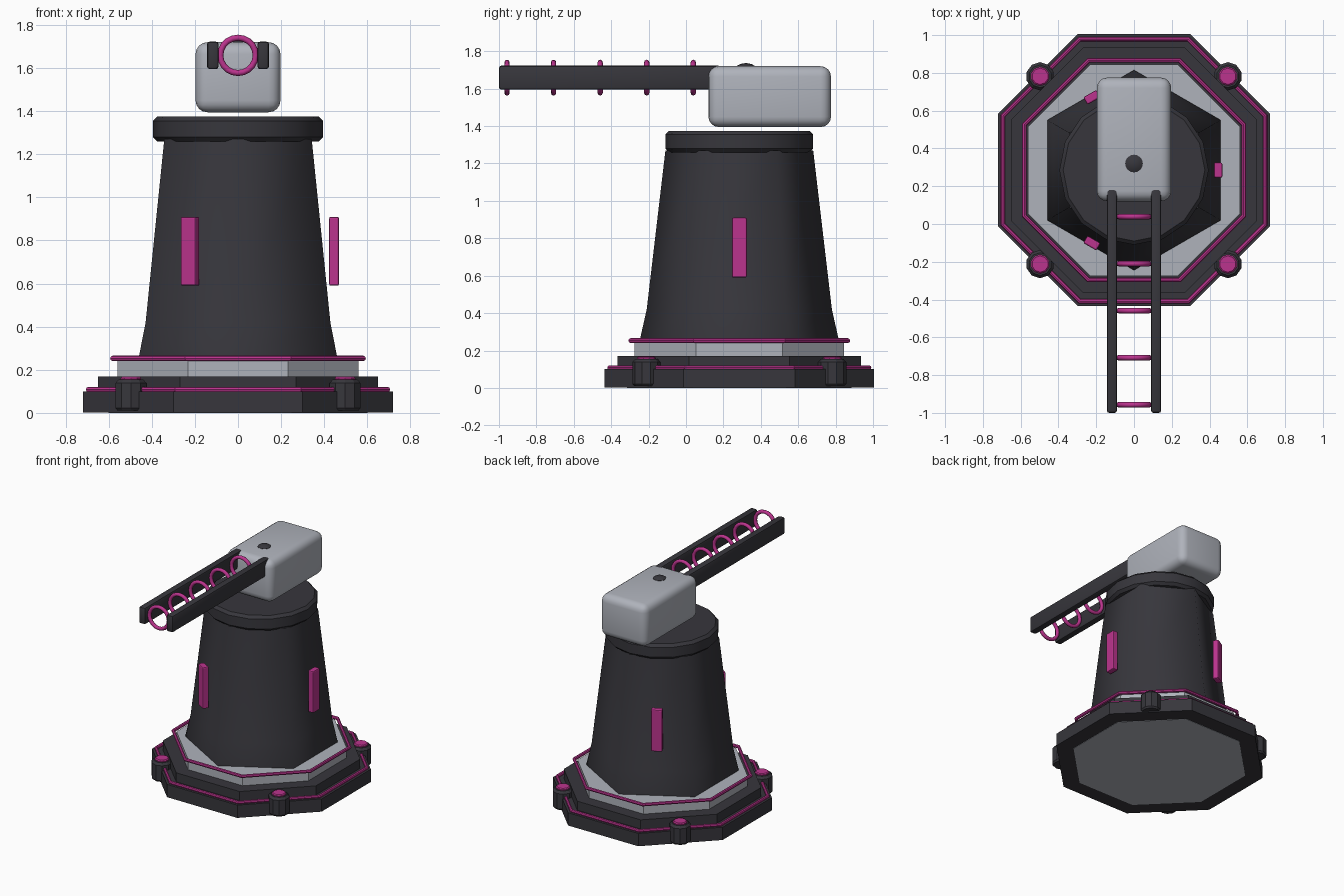
import bpy, bmesh, math
from mathutils import Matrix, Vector

if "Cube" in bpy.data.objects:
    bpy.data.objects.remove(bpy.data.objects["Cube"])

CY = 0.285                      # turret axis position along y
A8 = 1 / math.cos(math.pi / 8)  # octagon apothem -> corner radius


def material(name, rgb):
    m = bpy.data.materials.new(name)
    m.diffuse_color = (*rgb, 1)
    m.use_nodes = True
    m.node_tree.nodes["Principled BSDF"].inputs["Base Color"].default_value = m.diffuse_color
    return m


DARK = material("charcoal", (0.038, 0.037, 0.045))
GREY = material("light grey", (0.43, 0.45, 0.50))
PINK = material("magenta", (0.50, 0.034, 0.27))


def finish(name, bm, mat, smooth=None):
    bmesh.ops.recalc_face_normals(bm, faces=bm.faces)
    me = bpy.data.meshes.new(name)
    bm.to_mesh(me)
    bm.free()
    me.materials.append(mat)
    ob = bpy.data.objects.new(name, me)
    bpy.context.collection.objects.link(ob)
    if smooth:
        bpy.ops.object.select_all(action='DESELECT')
        ob.select_set(True)
        bpy.context.view_layer.objects.active = ob
        bpy.ops.object.shade_smooth_by_angle(angle=math.radians(smooth))
    return ob


def lathe(name, profile, n, start, mat, center=(0, CY), smooth=None):
    """Stack of n-sided rings from (radius, z) points, closed by flat caps."""
    bm = bmesh.new()
    rings = []
    for r, z in profile:
        rings.append([bm.verts.new((center[0] + r * math.cos(start + i * math.tau / n),
                                    center[1] + r * math.sin(start + i * math.tau / n), z))
                      for i in range(n)])
    for a, b in zip(rings, rings[1:]):
        for i in range(n):
            j = (i + 1) % n
            bm.faces.new((a[i], a[j], b[j], b[i]))
    bm.faces.new(rings[0])
    bm.faces.new(rings[-1])
    return finish(name, bm, mat, smooth)


def octagon(name, profile, mat):
    return lathe(name, [(a * A8, z) for a, z in profile], 8, math.pi / 8, mat)


def ring(name, matrix, major, minor, n, m, start, mat, smooth=None):
    """Torus around the local z axis."""
    bm = bmesh.new()
    v = [[bm.verts.new(matrix @ Vector((
        (major + minor * math.cos(q)) * math.cos(p),
        (major + minor * math.cos(q)) * math.sin(p),
        minor * math.sin(q))))
        for q in (k * math.tau / m for k in range(m))]
        for p in (start + i * math.tau / n for i in range(n))]
    for i in range(n):
        for k in range(m):
            i2, k2 = (i + 1) % n, (k + 1) % m
            bm.faces.new((v[i][k], v[i2][k], v[i2][k2], v[i][k2]))
    return finish(name, bm, mat, smooth)


def box(name, lo, hi, bevel, segs, mat, rot=None, smooth=None):
    bm = bmesh.new()
    bmesh.ops.create_cube(bm, size=1)
    for vert in bm.verts:
        vert.co = Vector([l + (h - l) * (c + 0.5) for l, h, c in zip(lo, hi, vert.co)])
    bmesh.ops.bevel(bm, geom=bm.edges[:], offset=bevel, segments=segs,
                    profile=0.5, affect='EDGES')
    if rot:
        bm.transform(rot)
    return finish(name, bm, mat, smooth)


# Octagonal foundation with its trim rings and plinth
octagon("base_underside", [(0.60, 0), (0.60, 0.006)], GREY)
octagon("base_slab", [(0.72, 0.002), (0.72, 0.10)], DARK)
octagon("base_step", [(0.65, 0.09), (0.65, 0.17)], DARK)
octagon("plinth", [(0.56, 0.16), (0.56, 0.25)], GREY)
for name, apothem, z in (("base_trim", 0.694, 0.108), ("plinth_trim", 0.581, 0.253)):
    ring(name, Matrix.Translation((0, CY, z)), apothem * A8, 0.013, 8, 8,
         math.pi / 8, PINK)

# Corner bolts
for sx in (-1, 1):
    for sy in (-1, 1):
        c = (sx * 0.497, CY + sy * 0.497)
        lathe("corner_bolt", [(0.065, 0.01), (0.075, 0.022), (0.075, 0.138), (0.06, 0.155)],
              10, math.pi / 10, DARK, c)
        lathe("bolt_light", [(0.05, 0.15), (0.05, 0.162), (0.043, 0.168)],
              10, math.pi / 10, PINK, c)

# Six-sided tapering tower and round cap
lathe("tower", [(0.53, 0.24), (0.53, 0.265), (0.495, 0.42), (0.395, 1.27)], 6,
      math.pi / 2, DARK, smooth=65)
lathe("tower_cap", [(0.375, 1.26), (0.395, 1.28), (0.395, 1.355), (0.375, 1.375)], 16,
      0, DARK, smooth=30)

# Three upright light panels around the tower
for k in range(3):
    m = Matrix.Translation((0, CY, 0)) @ Matrix.Rotation(k * math.tau / 3, 4, 'Z')
    box("tower_light", (0.423, -0.04, 0.59), (0.468, 0.04, 0.91), 0.008, 2, PINK, m)

# Gun head with a small dome on top
box("gun_head", (-0.197, 0.12, 1.395), (0.197, 0.775, 1.72), 0.055, 4, GREY, smooth=35)
lathe("head_dome", [(0.047, 1.70), (0.047, 1.722), (0.03, 1.732), (0.008, 1.736)],
      16, 0, DARK, center=(0, 0.32), smooth=35)

# Twin rails
for sx in (-1, 1):
    x = sx * 0.117
    box("barrel_rail", (x - 0.027, -1.0, 1.595), (x + 0.027, 0.185, 1.723), 0.013, 2,
        DARK, smooth=35)

# Coils between the rails
for k in range(5):
    m = Matrix.Translation((0, -0.957 + k * 0.249, 1.659)) @ Matrix.Rotation(math.pi / 2, 4, 'X')
    ring("barrel_coil", m, 0.082, 0.014, 20, 8, 0, PINK, smooth=50)
